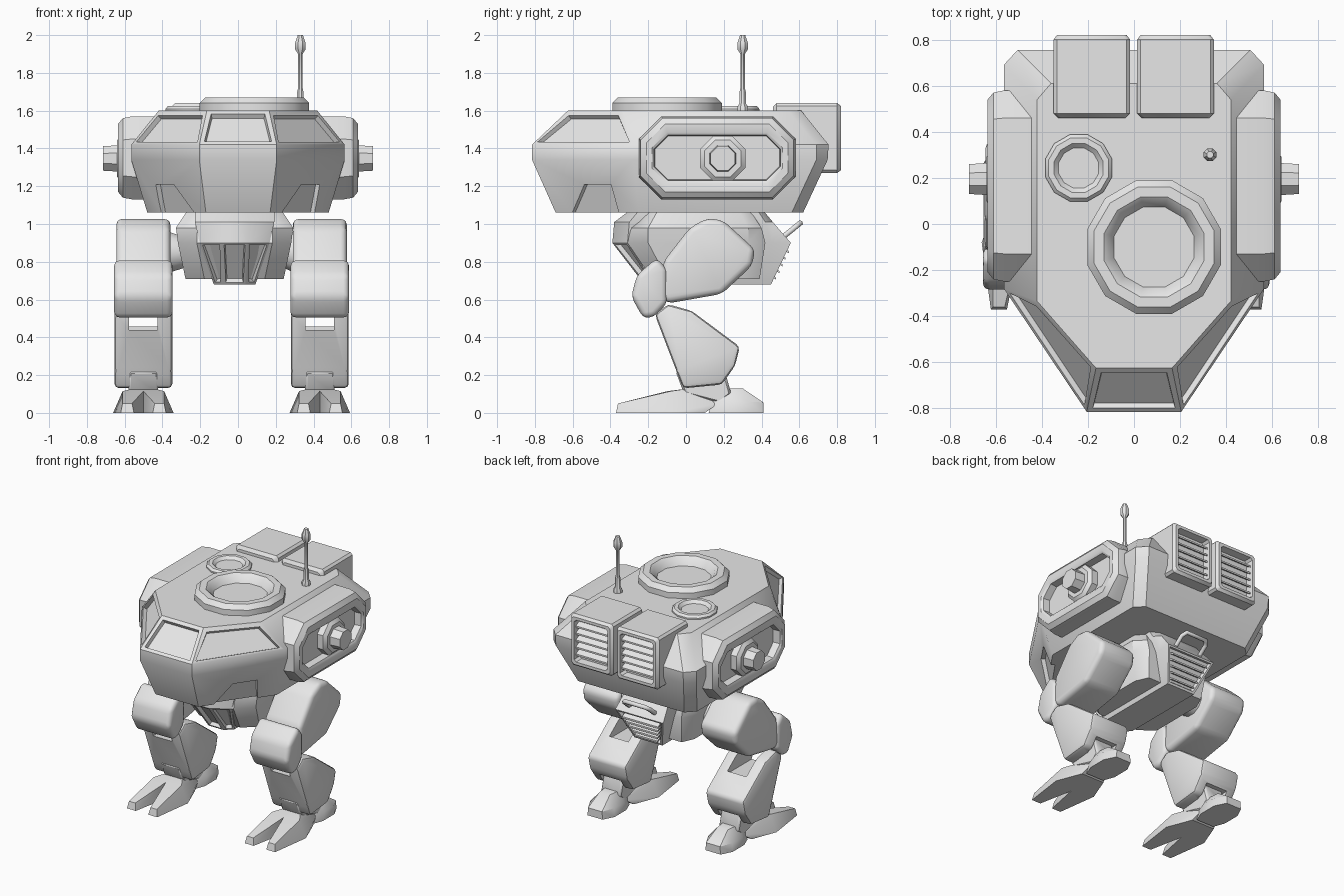
import bpy
import bmesh
from math import cos, sin, pi, radians
from mathutils import Vector

if "Cube" in bpy.data.objects:
    bpy.data.objects.remove(bpy.data.objects["Cube"], do_unlink=True)

grey = bpy.data.materials.new("plain grey")
grey.use_nodes = True
grey.diffuse_color = (0.8, 0.8, 0.8, 1)
grey.node_tree.nodes["Principled BSDF"].inputs["Base Color"].default_value = (0.8, 0.8, 0.8, 1)
parts = []


def finish(name, bm, bevel=0, segments=3):
    bmesh.ops.recalc_face_normals(bm, faces=bm.faces[:])
    if bevel:
        bmesh.ops.bevel(bm, geom=bm.edges[:], offset=bevel, segments=segments,
                        profile=0.5, affect='EDGES', clamp_overlap=True)
    mesh = bpy.data.meshes.new(name)
    bm.to_mesh(mesh)
    bm.free()
    mesh.materials.append(grey)
    obj = bpy.data.objects.new(name, mesh)
    bpy.context.collection.objects.link(obj)
    parts.append(obj)
    return obj


def loft(name, rings, bevel=0, segments=3, panel=None, panel_margin=0.035):
    """Skin a stack of equal rings, cap the ends, and sink the faces picked by panel."""
    bm = bmesh.new()
    loops = [[bm.verts.new(p) for p in ring] for ring in rings]
    count = len(loops[0])
    for low, high in zip(loops, loops[1:]):
        for i in range(count):
            j = (i + 1) % count
            bm.faces.new((low[i], low[j], high[j], high[i]))
    bm.faces.new(loops[0])
    bm.faces.new(loops[-1])
    if panel:
        bmesh.ops.recalc_face_normals(bm, faces=bm.faces[:])
        bm.normal_update()
        chosen = [f for f in bm.faces if panel(f.calc_center_median(), f.normal)]
        bmesh.ops.inset_individual(bm, faces=chosen, thickness=panel_margin)
        bmesh.ops.inset_individual(bm, faces=chosen, thickness=0.008, depth=-0.025)
    return finish(name, bm, bevel, segments)


def hull(name, points, bevel=0):
    bm = bmesh.new()
    for p in points:
        bm.verts.new(p)
    bmesh.ops.convex_hull(bm, input=bm.verts[:])
    bmesh.ops.dissolve_limit(bm, angle_limit=radians(1), verts=bm.verts[:], edges=bm.edges[:])
    return finish(name, bm, bevel, 2)


def prism(name, x, half, profile, bevel=0, segments=3):
    rings = [[(x + side * half, y, z) for y, z in profile] for side in (-1, 1)]
    return loft(name, rings, bevel, segments)


def place(axis, level, a, b):
    return {'X': (level, a, b), 'Y': (a, level, b), 'Z': (a, b, level)}[axis]


def octagon(axis, level, a0, a1, b0, b1, cut):
    flat = [(a0 + cut, b0), (a1 - cut, b0), (a1, b0 + cut), (a1, b1 - cut),
            (a1 - cut, b1), (a0 + cut, b1), (a0, b1 - cut), (a0, b0 + cut)]
    return [place(axis, level, a, b) for a, b in flat]


def lathe(name, axis, a, b, profile, sides):
    turns = [2 * pi * (i + 0.5) / sides for i in range(sides)]
    return loft(name, [[place(axis, h, a + r * cos(t), b + r * sin(t)) for t in turns]
                       for r, h in profile])


def plan(z, front, y_front, side, y_side, y_rear, back, y_back, x=0):
    half = [(front, y_front), (side, y_side), (side, y_rear), (back, y_back)]
    return [(x + a, b, z) for a, b in half] + [(x - a, b, z) for a, b in reversed(half)]


def cut(target, cutter):
    mod = target.modifiers.new("cut", 'BOOLEAN')
    mod.operation, mod.solver, mod.object = 'DIFFERENCE', 'EXACT', cutter
    bpy.context.view_layer.objects.active = target
    bpy.ops.object.modifier_apply(modifier=mod.name)
    parts.remove(cutter)
    bpy.data.objects.remove(cutter, do_unlink=True)


def slat(name, x, half, y, z):
    prism(name, x, half, [(y, z), (y + 0.035, z - 0.02), (y + 0.035, z - 0.032), (y, z - 0.012)])


# Hull with sunken window panels
body = loft("body", [
    plan(1.06, 0.17, -0.69, 0.48, -0.25, 0.56, 0.42, 0.62),
    plan(1.34, 0.205, -0.815, 0.565, -0.28, 0.69, 0.505, 0.75),
    plan(1.42, 0.205, -0.815, 0.565, -0.28, 0.69, 0.505, 0.755),
    plan(1.6, 0.165, -0.625, 0.42, -0.335, 0.54, 0.36, 0.61)],
    panel=lambda c, n: c.z > 1.45 and n.y < -0.2 and n.z < 0.9)

# Notches under the front corners
along, out = Vector((0.576, 0.818, 0)), Vector((0.818, -0.576, 0))
for s in (-1, 1):
    corners = []
    for t, depth, z in ((0.1, -0.03, 1.05), (0.41, -0.03, 1.05), (0.22, 0.02, 1.21), (0.39, 0.02, 1.21)):
        for reach in (depth, 0.2):
            p = Vector((0.17, -0.69, z)) + along * t + out * reach
            corners.append((s * p.x, p.y, p.z))
    cut(body, hull("notch_cutter", corners))

# Side pods with recessed hubs
for s, side in ((1, "left"), (-1, "right")):
    rings = []
    for x, dy, dz, corner in ((0.42, 0, 0, 0.12), (0.56, 0, 0, 0.12), (0.61, 0.01, 0.01, 0.115),
                              (0.635, 0.04, 0.04, 0.1), (0.635, 0.07, 0.085, 0.08),
                              (0.625, 0.08, 0.1, 0.075), (0.575, 0.085, 0.105, 0.07)):
        rings.append(octagon('X', s * x, dy - 0.25, 0.58 - dy, 1.13 + dz, 1.57 - dz, corner))
    loft(side + "_pod", rings)
    hub = [(0.13, 0.56), (0.13, 0.62), (0.105, 0.64), (0.075, 0.64), (0.07, 0.715)]
    lathe(side + "_pod_hub", 'X', 0.195, 1.347, [(r, s * x) for r, x in hub], 8)

# Roof hatches and aerial
lathe("main_hatch", 'Z', 0.087, -0.1, [(0.3, 1.59), (0.3, 1.64), (0.27, 1.67), (0.225, 1.67),
                                      (0.205, 1.655), (0.18, 1.615)], 12)
lathe("small_hatch", 'Z', -0.24, 0.243, [(0.15, 1.59), (0.15, 1.61), (0.135, 1.625), (0.11, 1.625),
                                        (0.1, 1.615), (0.09, 1.605)], 12)
lathe("aerial", 'Z', 0.33, 0.3, [(0.03, 1.59), (0.03, 1.62), (0.018, 1.64), (0.018, 1.7),
                                (0.013, 1.72), (0.013, 1.9), (0.03, 1.925), (0.03, 1.96),
                                (0.018, 1.99), (0.015, 2.0)], 8)

# Rear vents with slats
for x, side in ((0.18, "left"), (-0.183, "right")):
    loft(side + "_vent", [
        octagon('Y', y, x - 0.166 + d, x + 0.166 - d, 1.27 + d, 1.64 - d, 0.015)
        for y, d in ((0.46, 0.02), (0.48, 0), (0.8, 0), (0.82, 0.015), (0.82, 0.035), (0.765, 0.04))])
    for i in range(5):
        slat(side + "_vent_slat", x, 0.128, 0.77, 1.375 + i * 0.05)

# Pelvis: core, flanks, rear grille and handle
hip_x = -0.018
loft("pelvis", [
    plan(0.68, 0.06, -0.22, 0.11, -0.17, 0.38, 0.11, 0.45, hip_x),
    plan(0.9, 0.07, -0.39, 0.185, -0.31, 0.45, 0.19, 0.555, hip_x),
    plan(1.01, 0.07, -0.38, 0.21, -0.3, 0.42, 0.17, 0.46, hip_x),
    plan(1.07, 0.07, -0.3, 0.21, -0.25, 0.38, 0.15, 0.41, hip_x)],
    panel=lambda c, n: c.z < 0.85 and n.z > -0.9 and (n.y < -0.3 or n.y > 0.8), panel_margin=0.02)
loft("pelvis_flanks", [
    plan(0.71, 0.16, -0.18, 0.26, -0.1, 0.3, 0.22, 0.39, hip_x),
    plan(0.9, 0.2, -0.31, 0.3, -0.2, 0.33, 0.24, 0.42, hip_x),
    plan(0.98, 0.2, -0.29, 0.31, -0.2, 0.33, 0.24, 0.4, hip_x),
    plan(1.07, 0.17, -0.22, 0.25, -0.15, 0.28, 0.2, 0.34, hip_x)])
for i in range(5):
    slat("pelvis_slat", hip_x, 0.09 + i * 0.013, 0.442 + i * 0.017, 0.737 + i * 0.035)
curve = bpy.data.curves.new("rear_handle", 'CURVE')
curve.dimensions, curve.bevel_depth, curve.bevel_resolution = '3D', 0.016, 1
curve.use_fill_caps = True
path = [(-0.1, 0.5, 0.92), (-0.1, 0.58, 0.985), (-0.08, 0.605, 1.005),
        (0.08, 0.605, 1.005), (0.1, 0.58, 0.985), (0.1, 0.5, 0.92)]
spline = curve.splines.new('POLY')
spline.points.add(len(path) - 1)
for point, (x, y, z) in zip(spline.points, path):
    point.co = (x + hip_x, y, z, 1)
curve.materials.append(grey)
bpy.context.collection.objects.link(bpy.data.objects.new("rear_handle", curve))

# Legs
thigh = [(0.11, 1.03), (0.195, 1.02), (0.365, 0.865), (0.35, 0.78), (0.19, 0.63),
         (-0.095, 0.58), (-0.15, 0.615), (-0.12, 0.8), (0.02, 0.98)]
knee = [(-0.155, 0.82), (-0.26, 0.73), (-0.29, 0.615), (-0.225, 0.5), (-0.165, 0.51),
        (-0.1, 0.58), (-0.1, 0.76)]
shin = [(-0.165, 0.52), (-0.095, 0.575), (0.03, 0.54), (0.285, 0.35), (0.26, 0.25),
        (0.19, 0.15), (-0.015, 0.13), (-0.05, 0.22)]
ankle = [(-0.055, 0.22), (-0.01, 0.1), (0.18, 0.05), (0.24, 0.1), (0.2, 0.24), (0, 0.25)]
toe = [(0.05, -0.37, 0), (0.12, -0.37, 0), (0.16, -0.08, 0), (0.09, 0.1, 0), (0, 0.1, 0),
       (0, -0.12, 0), (0.06, -0.36, 0.05), (0.11, -0.36, 0.05), (0.11, -0.08, 0.115),
       (0.05, 0.02, 0.13), (0, 0.02, 0.13), (0, -0.1, 0.115), (0.07, 0.17, 0.05), (0, 0.17, 0.05)]
heel = [(0.07, 0.12, 0), (0.1, 0.2, 0), (0.1, 0.33, 0), (0.06, 0.41, 0), (0.07, 0.14, 0.06),
        (0.1, 0.22, 0.06), (0.095, 0.33, 0.06), (0.055, 0.41, 0.055), (0.05, 0.22, 0.13), (0.04, 0.3, 0.13)]
for s, side in ((1, "left"), (-1, "right")):
    x = s * 0.467 - 0.034
    lathe(side + "_hip_joint", 'X', 0.15, 0.85,
          [(0.08, s * 0.25 + hip_x), (0.11, x - s * 0.14), (0.11, x)], 12)
    prism(side + "_thigh", x, 0.143, thigh, 0.035)
    prism(side + "_knee_pad", x, 0.155, knee, 0.035)
    lower = prism(side + "_shin", x, 0.153, shin, 0.022, 2)
    cut(lower, prism("channel_cutter", x, 0.075, [(-0.4, 0.44), (0.14, 0.44), (0.14, 0.7), (-0.4, 0.7)]))
    cut(lower, prism("heel_cutter", x, 0.085, [(0.15, 0.05), (0.4, 0.05), (0.4, 0.22), (0.15, 0.22)]))
    prism(side + "_ankle", x, 0.078, ankle, 0.012, 1)
    for m, edge in ((1, "a"), (-1, "b")):
        hull(side + "_toe_" + edge, [(x + m * a, y, z) for a, y, z in toe])
    hull(side + "_heel", [(x + m * a, y, z) for m in (-1, 1) for a, y, z in heel])

# Smooth shading with sharp creases kept
bpy.ops.object.select_all(action='DESELECT')
for obj in parts:
    obj.select_set(True)
bpy.context.view_layer.objects.active = parts[0]
bpy.ops.object.shade_smooth_by_angle(angle=radians(35))
bpy.ops.object.select_all(action='DESELECT')
